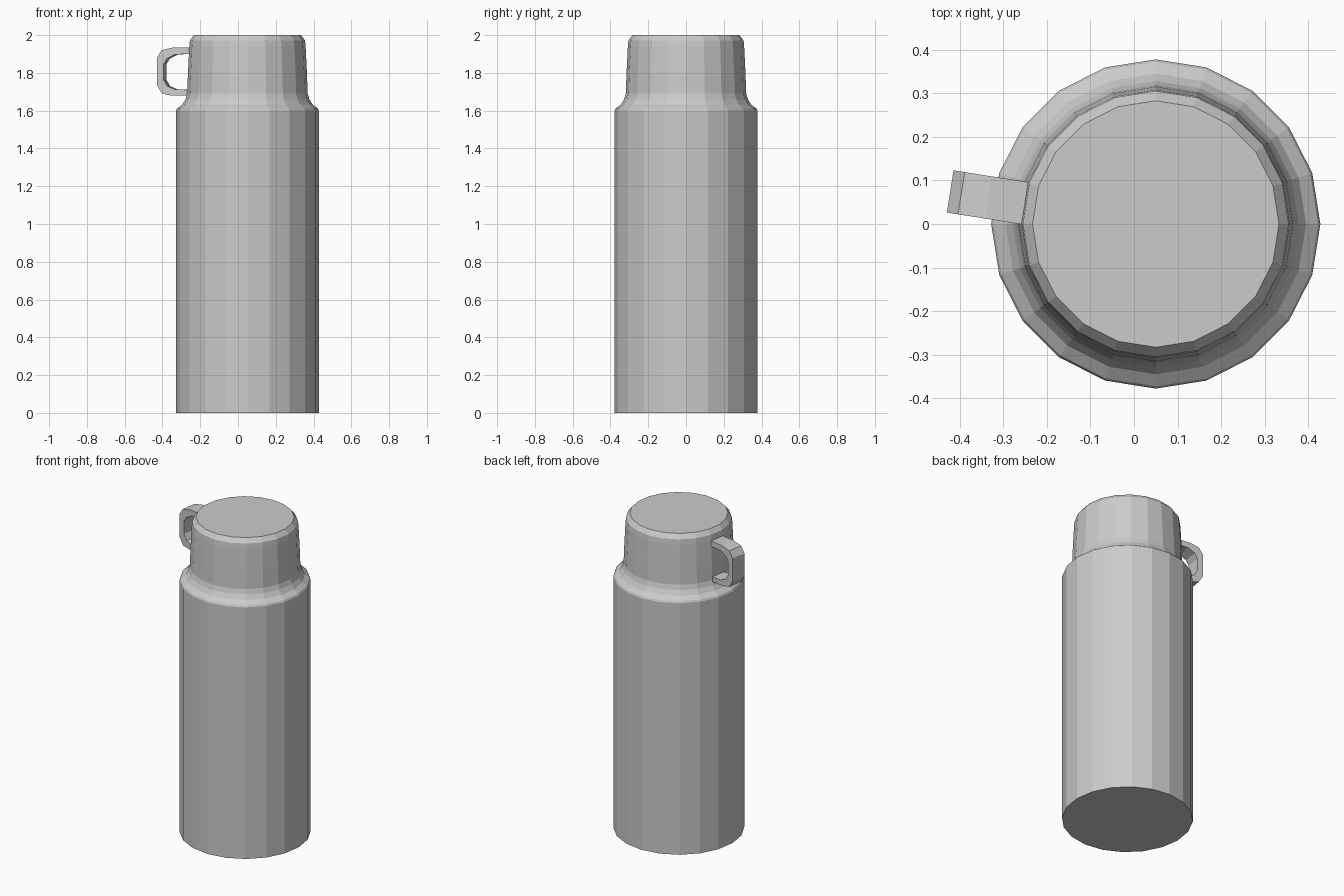
import bpy
from math import sin, cos, pi, radians
from mathutils import Vector

if "Cube" in bpy.data.objects:
    bpy.data.objects.remove(bpy.data.objects["Cube"])

SIDES = 20
AXIS_X = 0.05


def make_object(name, verts, faces):
    mesh = bpy.data.meshes.new(name)
    mesh.from_pydata(verts, [], faces)
    obj = bpy.data.objects.new(name, mesh)
    bpy.context.collection.objects.link(obj)
    return obj


def turned(name, profile):
    """Closed flat-sided solid turned around the bottle axis."""
    verts = [(AXIS_X + r * cos(2 * pi * i / SIDES), r * sin(2 * pi * i / SIDES), z)
             for r, z in profile for i in range(SIDES)]
    faces = [tuple(reversed(range(SIDES)))]
    for k in range(len(profile) - 1):
        for i in range(SIDES):
            j = (i + 1) % SIDES
            faces.append((k * SIDES + i, k * SIDES + j,
                          (k + 1) * SIDES + j, (k + 1) * SIDES + i))
    faces.append(tuple(range(len(verts) - SIDES, len(verts))))
    return make_object(name, verts, faces)


# Body with sloping shoulder
turned("flask_body", [(0.378, 0), (0.378, 1.6), (0.373, 1.611),
                      (0.345, 1.632), (0.328, 1.66), (0.319, 1.69)])

# Cup lid with bevelled rim
turned("cup_lid", [(0.319, 1.69), (0.315, 1.80), (0.308, 1.94),
                   (0.305, 1.972), (0.283, 2.0)])

# Cup handle: a band on one lid facet, as (radial distance, height)
outer = [(0.305, 1.68), (0.40, 1.68), (0.45, 1.69), (0.478, 1.735),
         (0.478, 1.88), (0.452, 1.92), (0.39, 1.935), (0.295, 1.935)]
inner = [(0.305, 1.71), (0.38, 1.712), (0.422, 1.73), (0.442, 1.765),
         (0.442, 1.845), (0.424, 1.875), (0.38, 1.898), (0.295, 1.90)]
angle = radians(171)
radial = Vector((cos(angle), sin(angle), 0))
side = Vector((-sin(angle), cos(angle), 0))
n = len(outer)
verts = [Vector((AXIS_X, 0, z)) + radial * u + side * s
         for s in (-0.049, 0.049) for loop in (outer, inner) for u, z in loop]
faces = []
for i in range(n - 1):
    a, b, c, d = i, n + i, 2 * n + i, 3 * n + i
    faces += [(a, a + 1, b + 1, b), (c, d, d + 1, c + 1),
              (a, c, c + 1, a + 1), (b, b + 1, d + 1, d)]
for i in (0, n - 1):
    f = (i, n + i, 3 * n + i, 2 * n + i)
    faces.append(f if i == 0 else f[::-1])
make_object("cup_handle", verts, faces)
